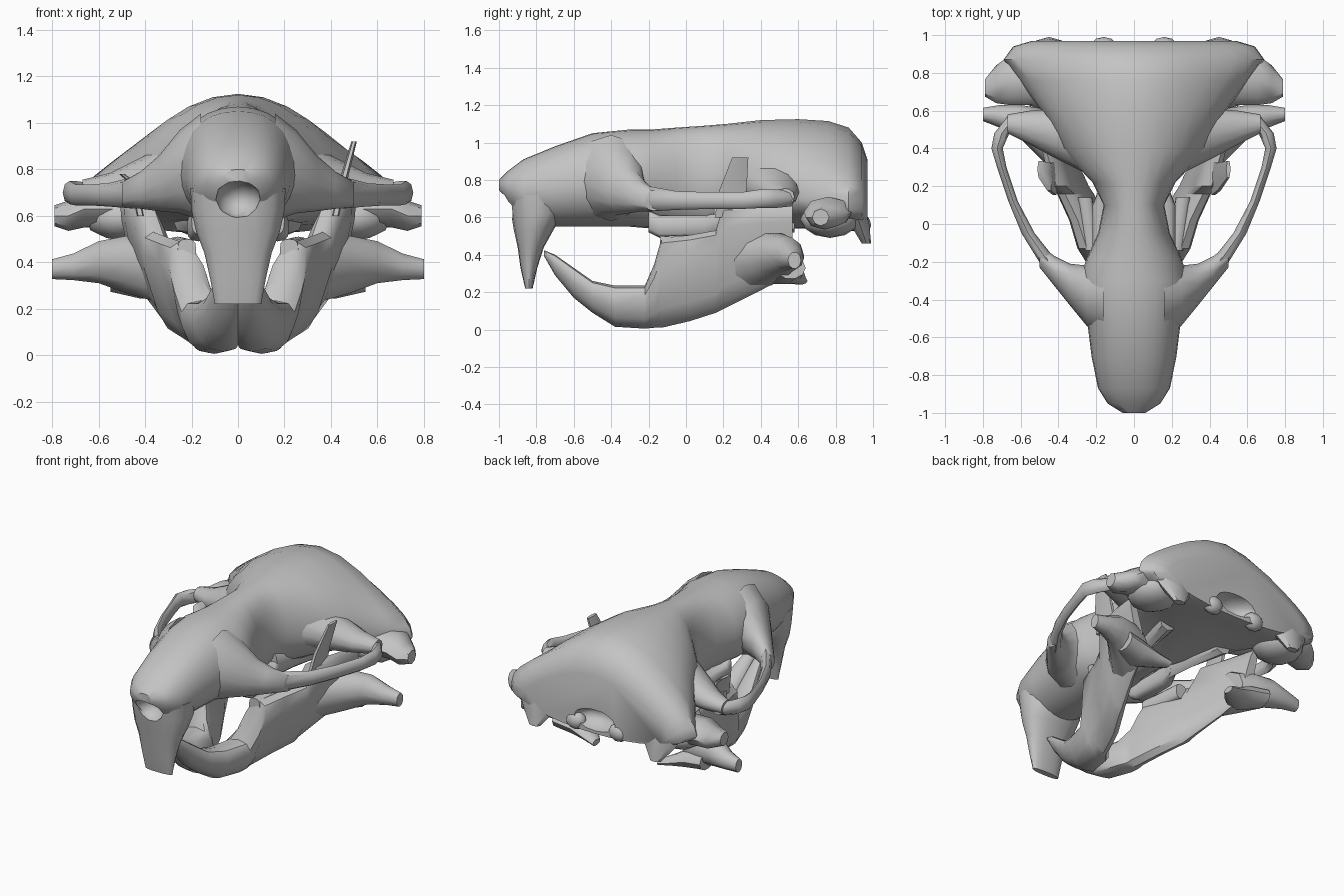
import bpy, bmesh, math
from mathutils import Vector, Matrix

cube = bpy.data.objects.get("Cube")
if cube:
    bpy.data.objects.remove(cube, do_unlink=True)

bone = bpy.data.materials.new("grey bone")
bone.use_nodes = True
GREY = (.55, .55, .55, 1)
bone.diffuse_color = GREY
bone.node_tree.nodes["Principled BSDF"].inputs["Base Color"].default_value = GREY

X, Y, Z = Vector((1, 0, 0)), Vector((0, 1, 0)), Vector((0, 0, 1))


def finish(name, bm, mirrored=False):
    """Turn a bmesh into a shaded, optionally mirrored object."""
    bmesh.ops.recalc_face_normals(bm, faces=bm.faces)
    mesh = bpy.data.meshes.new(name)
    bm.to_mesh(mesh)
    bm.free()
    obj = bpy.data.objects.new(name, mesh)
    bpy.context.collection.objects.link(obj)
    mesh.materials.append(bone)
    if mirrored:
        mod = obj.modifiers.new("Mirror", 'MIRROR')
        mod.use_mirror_merge = False
    shade(obj)
    return obj


def shade(obj):
    bpy.ops.object.select_all(action='DESELECT')
    obj.select_set(True)
    bpy.context.view_layer.objects.active = obj
    bpy.ops.object.shade_smooth_by_angle(angle=math.radians(42))


def skin(rings):
    """Bridge equal rings of points and cap both ends."""
    bm = bmesh.new()
    loops = [[bm.verts.new(p) for p in ring] for ring in rings]
    n = len(loops[0])
    for low, high in zip(loops, loops[1:]):
        for i in range(n):
            j = (i + 1) % n
            bm.faces.new((low[i], low[j], high[j], high[i]))
    bm.faces.new(loops[0])
    bm.faces.new(loops[-1])
    return bm


def unit(angle, power):
    c, s = math.cos(angle), math.sin(angle)
    k = 2 / power
    return math.copysign(abs(c) ** k, c), math.copysign(abs(s) ** k, s)


def loft(name, stations, u, v, sides=12, power=2, mirrored=True):
    """Sweep superellipses; a station is x, y, z, half size on u, on v."""
    rings = []
    for x, y, z, a, b in stations:
        pts = [unit(math.tau * i / sides, power) for i in range(sides)]
        rings.append([Vector((x, y, z)) + u * a * c + v * b * s for c, s in pts])
    return finish(name, skin(rings), mirrored)


def ball(name, centre, size, mirrored=False):
    bm = bmesh.new()
    place = Matrix.Translation(centre) @ Matrix.Diagonal((*size, 1))
    bmesh.ops.create_icosphere(bm, subdivisions=2, radius=1, matrix=place)
    return finish(name, bm, mirrored)


def carve(target, centre, size):
    """Hollow a target with an ellipsoid, then drop the cutter."""
    cutter = ball("cutter", centre, size)
    cutter.hide_render = True
    mod = target.modifiers.new("Carve", 'BOOLEAN')
    mod.operation, mod.object, mod.solver = 'DIFFERENCE', cutter, 'EXACT'
    bpy.context.view_layer.update()
    graph = bpy.context.evaluated_depsgraph_get()
    target.data = bpy.data.meshes.new_from_object(target.evaluated_get(graph))
    target.modifiers.clear()
    bpy.data.objects.remove(cutter, do_unlink=True)
    shade(target)


# Cranium and snout: y, half width, top, widest height, bottom, flare
profile = [
    (-1, .06, .8, .77, .74, 0), (-.95, .14, .85, .76, .66, 0),
    (-.87, .19, .91, .74, .57, -.1), (-.7, .225, .98, .76, .55, -.1),
    (-.5, .25, 1.05, .78, .55, -.1), (-.3, .29, 1.07, .8, .55, 0),
    (-.18, .25, 1.07, .8, .54, 0), (-.05, .19, 1.08, .8, .53, -.1),
    (.1, .16, 1.09, .8, .52, -.1), (.22, .22, 1.1, .8, .52, -.05),
    (.4, .39, 1.12, .75, .54, .03), (.6, .49, 1.125, .7, .54, .1),
    (.76, .61, 1.115, .66, .54, .28), (.87, .69, 1.08, .65, .53, .38),
    (.94, .64, 1, .64, .52, .33), (.97, .54, .91, .63, .52, .3)]
rings = []
for y, w, top, mid, low, flare in profile:
    ring = []
    for i in range(28):
        c, s = unit(math.tau * i / 28, 2)
        if s > 0:
            bell = (1 + math.cos(math.pi * c)) / 2
            z = mid + (top - mid) * (s + flare * (bell - s))
        else:
            z = mid + (mid - low) * s
        ring.append((w * c, y, z))
    rings.append(ring)
cranium = finish("cranium", skin(rings))

# Upper front teeth with their bony socket
incisors = loft("upper_incisors", [
    (0, -.8, .72, .205, .15), (0, -.795, .62, .2, .14),
    (0, -.815, .53, .18, .105), (0, -.83, .44, .145, .07),
    (0, -.84, .33, .12, .045), (0, -.84, .22, .1, .02)],
    X, Y, sides=16, power=2.3, mirrored=False)

# Nostril and spinal openings
for part in (cranium, incisors):
    carve(part, (0, -.97, .67), (.1, .13, .085))
carve(cranium, (0, 1, .61), (.16, .14, .075))

# Broad plate in front of each eye socket, running out to the cheek
loft("cheek_plate", [
    (.16, -.4, .81, .2, .23), (.25, -.38, .79, .16, .18),
    (.34, -.32, .74, .11, .12), (.42, -.25, .71, .08, .08),
    (.5, -.17, .69, .06, .055)], Y, Z)
loft("cheek_arch", [
    (.44, -.22, .7, .05, .07), (.56, -.05, .69, .035, .05),
    (.64, .12, .69, .025, .045), (.7, .3, .69, .025, .045),
    (.725, .4, .7, .03, .05), (.7, .48, .7, .04, .05),
    (.63, .57, .7, .04, .04)], X, Z, sides=8)
loft("cheek_arch_root", [
    (.28, .44, .78, .16, .14), (.42, .48, .75, .13, .1),
    (.55, .51, .72, .09, .065), (.67, .53, .71, .05, .045)], Y, Z)

# Upper cheek teeth and the skull base behind them
loft("upper_molars", [
    (.16, -.2, .58, .04, .06), (.17, -.14, .55, .05, .06),
    (.17, .1, .55, .05, .06), (.15, .2, .58, .03, .05)], X, Z, power=3)
loft("palate_wing", [
    (.15, .15, .6, .04, .09), (.17, .35, .59, .04, .08),
    (.22, .58, .58, .06, .06)], X, Z, sides=8)

# Ear capsules, ear tubes, rear prongs and neck knuckles
ball("ear_capsule", (.5, .77, .59), (.16, .16, .1), mirrored=True)
loft("ear_tube", [
    (.45, .77, .63, .14, .08), (.66, .76, .63, .13, .08),
    (.73, .74, .6, .1, .065), (.79, .72, .6, .045, .045)], Y, Z, sides=8)
loft("rear_prong", [
    (.45, .9, .66, .18, .06), (.45, .93, .56, .12, .05),
    (.45, .965, .46, .04, .025)], X, Y, sides=8)
ball("neck_knuckle", (.16, .94, .56), (.07, .05, .06), mirrored=True)

# Lower jaw, leaning outwards as it rises
loft("lower_jaw", [
    (.03, -.76, .41, .025, .015), (.035, -.7, .345, .04, .055),
    (.045, -.6, .25, .06, .08), (.065, -.5, .175, .08, .085),
    (.09, -.38, .125, .1, .11), (.13, -.22, .12, .11, .115),
    (.17, -.17, .18, .09, .17), (.19, -.13, .25, .085, .24),
    (.24, .02, .275, .08, .23), (.31, .16, .31, .075, .22),
    (.34, .2, .39, .07, .28), (.41, .4, .44, .05, .23),
    (.45, .57, .48, .03, .18)], X, Vector((.25, 0, 1)), power=2.4)
loft("lower_molars", [
    (.22, -.14, .45, .04, .05), (.26, .14, .46, .04, .05)], X, Z, power=3)

# Flat jaw horns: a long outer point and a short inner one
loft("jaw_horn", [
    (.38, .4, .37, .18, .14), (.48, .47, .39, .14, .13),
    (.6, .54, .4, .09, .095), (.71, .57, .38, .06, .06),
    (.8, .58, .37, .035, .045)], Y, Z, sides=10)
loft("jaw_angle", [
    (.24, .61, .26, .04, .02), (.32, .56, .28, .08, .035),
    (.42, .51, .31, .12, .07), (.55, .56, .33, .08, .06)], Y, Z, sides=10)

# Blade rising from each side of the jaw; the left one is taller
for name, side, height in (("left_jaw_blade", 1, .92), ("right_jaw_blade", -1, .78)):
    loft(name, [
        (side * .42, .24, .6, .02, .1), (side * .45, .25, .74, .018, .085),
        (side * .5, .29, height, .012, .05)], X, Y, sides=6, mirrored=False)
